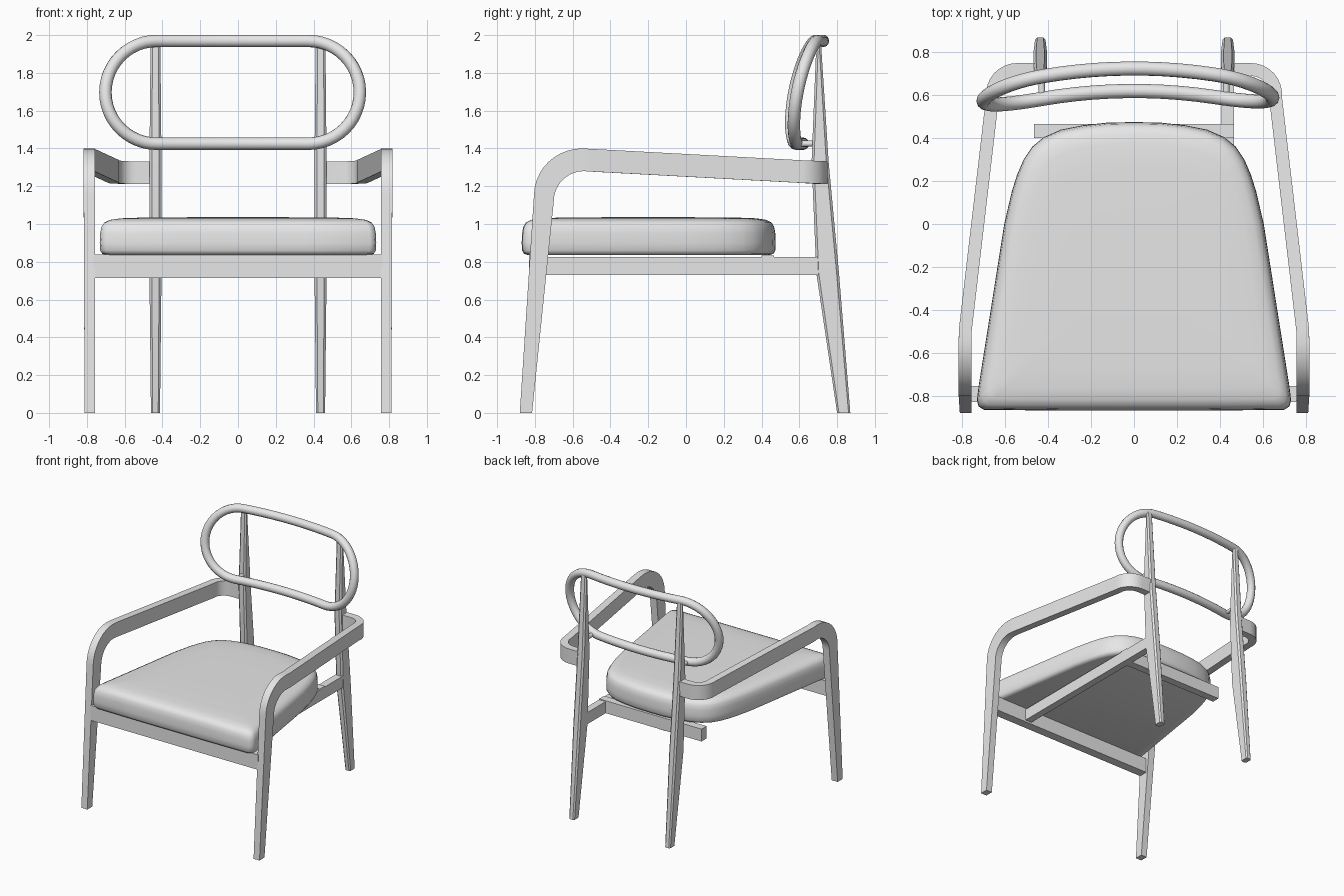
import bpy, bmesh
from math import sin, cos, pi, radians
from mathutils import Vector

if "Cube" in bpy.data.objects:
    bpy.data.objects.remove(bpy.data.objects["Cube"])

grey = bpy.data.materials.new("light_grey")
grey.use_nodes = True
colour = (0.8, 0.8, 0.8, 1)
grey.diffuse_color = colour
grey.node_tree.nodes["Principled BSDF"].inputs["Base Color"].default_value = colour


def finish(obj, angle=35):
    bpy.ops.object.select_all(action='DESELECT')
    obj.select_set(True)
    bpy.context.view_layer.objects.active = obj
    bpy.ops.object.shade_smooth_by_angle(angle=radians(angle))


def loft(name, rings, mirror=False, angle=35):
    """Skin a list of equal-length rings and cap both ends."""
    bm = bmesh.new()
    loops = [[bm.verts.new(p) for p in ring] for ring in rings]
    n = len(loops[0])
    for a, b in zip(loops, loops[1:]):
        for i in range(n):
            j = (i + 1) % n
            bm.faces.new((a[i], a[j], b[j], b[i]))
    bm.faces.new(loops[0])
    bm.faces.new(loops[-1])
    bmesh.ops.recalc_face_normals(bm, faces=bm.faces)
    mesh = bpy.data.meshes.new(name)
    bm.to_mesh(mesh)
    bm.free()
    mesh.materials.append(grey)
    obj = bpy.data.objects.new(name, mesh)
    bpy.context.collection.objects.link(obj)
    finish(obj, angle)
    if mirror:
        obj.modifiers.new("mirror", 'MIRROR')
    return obj


def bar(name, x, y, z):
    """Straight rail from three (low, high) ranges."""
    loft(name, [[(x[0], y[0], h), (x[1], y[0], h), (x[1], y[1], h), (x[0], y[1], h)] for h in z])


def tube(name, points, radius, cyclic):
    curve = bpy.data.curves.new(name, 'CURVE')
    curve.dimensions = '3D'
    curve.bevel_depth = radius
    curve.bevel_resolution = 4
    curve.use_fill_caps = True
    spline = curve.splines.new('POLY')
    spline.points.add(len(points) - 1)
    for p, co in zip(spline.points, points):
        p.co = (*co, 1)
    spline.use_cyclic_u = cyclic
    curve.materials.append(grey)
    obj = bpy.data.objects.new(name, curve)
    bpy.context.collection.objects.link(obj)
    bpy.ops.object.select_all(action='DESELECT')
    obj.select_set(True)
    bpy.context.view_layer.objects.active = obj
    bpy.ops.object.convert(target='MESH')
    finish(bpy.context.object, 50)


# Front leg bending into the armrest, one ribbon of wood per side
def station(outer, inner, centre_x, normal, half=0.03):
    ring = []
    for (y, z), s in ((outer, 1), (outer, -1), (inner, -1), (inner, 1)):
        ring.append((centre_x + s * half * normal.x, y + s * half * normal.y, z))
    return ring


side = Vector((1, 0))
rings = [station((-0.88, 0), (-0.815, 0), 0.785, side, 0.027)]
for i in range(11):
    a = pi / 2 * i / 10
    rings.append(station((-0.55 - 0.255 * cos(a), 1.15 + 0.25 * sin(a)),
                         (-0.54 - 0.16 * cos(a), 1.12 + 0.16 * sin(a)), 0.787, side))
path = [Vector((0.787, -0.5))]
for i in range(9):
    a = radians(-6 + 96 * i / 8)
    path.append(Vector((0.545 + 0.115 * cos(a), 0.605 + 0.115 * sin(a))))
path.append(Vector((0.43, 0.72)))
for i, p in enumerate(path):
    t = path[min(i + 1, len(path) - 1)] - path[max(i - 1, 0)]
    normal = Vector((t.y, -t.x)).normalized()
    top = 1.40 - 0.07 * (p.y + 0.55) / 1.3
    rings.append(station((p.y, top), (p.y, top - 0.12), p.x, normal))
loft("front_leg_and_arm", rings, mirror=True)

# Back legs: tapered, with chamfered corners
rings = []
for z, front, back, half in ((0, 0.80, 0.87, 0.024), (0.74, 0.69, 0.81, 0.032),
                             (1.33, 0.665, 0.755, 0.032), (1.955, 0.69, 0.715, 0.026)):
    c = half * 0.4
    rings.append([(0.437 + x, y, z) for x, y in (
        (c - half, front), (half - c, front), (half, front + c), (half, back - c),
        (half - c, back), (c - half, back), (-half, back - c), (-half, front + c))])
loft("back_leg", rings, mirror=True)

# Seat frame
bar("front_rail", (-0.765, 0.765), (-0.83, -0.755), (0.715, 0.838))
bar("side_rail", (0.407, 0.467), (-0.76, 0.72), (0.73, 0.825))
bar("cross_rail", (-0.467, 0.467), (0.40, 0.465), (0.73, 0.832))

# Cushion: tapered outline lofted through a soft edge profile
half_outline = [(0, 0.475), (0.12, 0.473), (0.24, 0.46), (0.34, 0.44), (0.42, 0.405),
                (0.475, 0.36), (0.515, 0.30), (0.545, 0.23), (0.57, 0.15), (0.605, 0),
                (0.668, -0.4), (0.725, -0.76), (0.732, -0.82), (0.725, -0.85),
                (0.70, -0.866), (0.35, -0.87), (0, -0.87)]
outline = half_outline + [(-x, y) for x, y in half_outline[-2:0:-1]]
rings = []
for inset, z in ((0.035, 0.835), (0.012, 0.842), (0.002, 0.86), (0, 0.90), (0.002, 0.95),
                 (0.008, 0.985), (0.022, 1.008), (0.05, 1.022), (0.10, 1.03),
                 (0.2, 1.034), (0.45, 1.036)):
    k = 1 - inset / 0.66
    rings.append([(x * k, (y + 0.2) * k - 0.2, z) for x, y in outline])
loft("seat_cushion", rings, angle=50)


# Backrest hoop: a stadium loop wrapped round the sitter and leaning back
def hoop_point(x, z):
    return (x, 0.62 + 0.105 * (z - 1.425) / 0.545 - 0.2 * x * x, z)


loop = []
for centre, start in ((0.373, -pi / 2), (-0.43, pi / 2)):
    for i in range(25):
        a = start + pi * i / 24
        loop.append(hoop_point(centre + 0.272 * cos(a), 1.697 + 0.272 * sin(a)))
    far = -0.43 if centre > 0 else 0.373
    z = 1.969 if centre > 0 else 1.425
    loop += [hoop_point(centre + (far - centre) * i / 10, z) for i in range(1, 10)]
tube("backrest_hoop", loop, 0.033, True)

# Pegs joining the hoop to the back legs
for name, x in (("left_peg", 0.43), ("right_peg", -0.43)):
    tube(name, [(x, 0.59, 1.425), (x, 0.69, 1.425)], 0.016, False)
